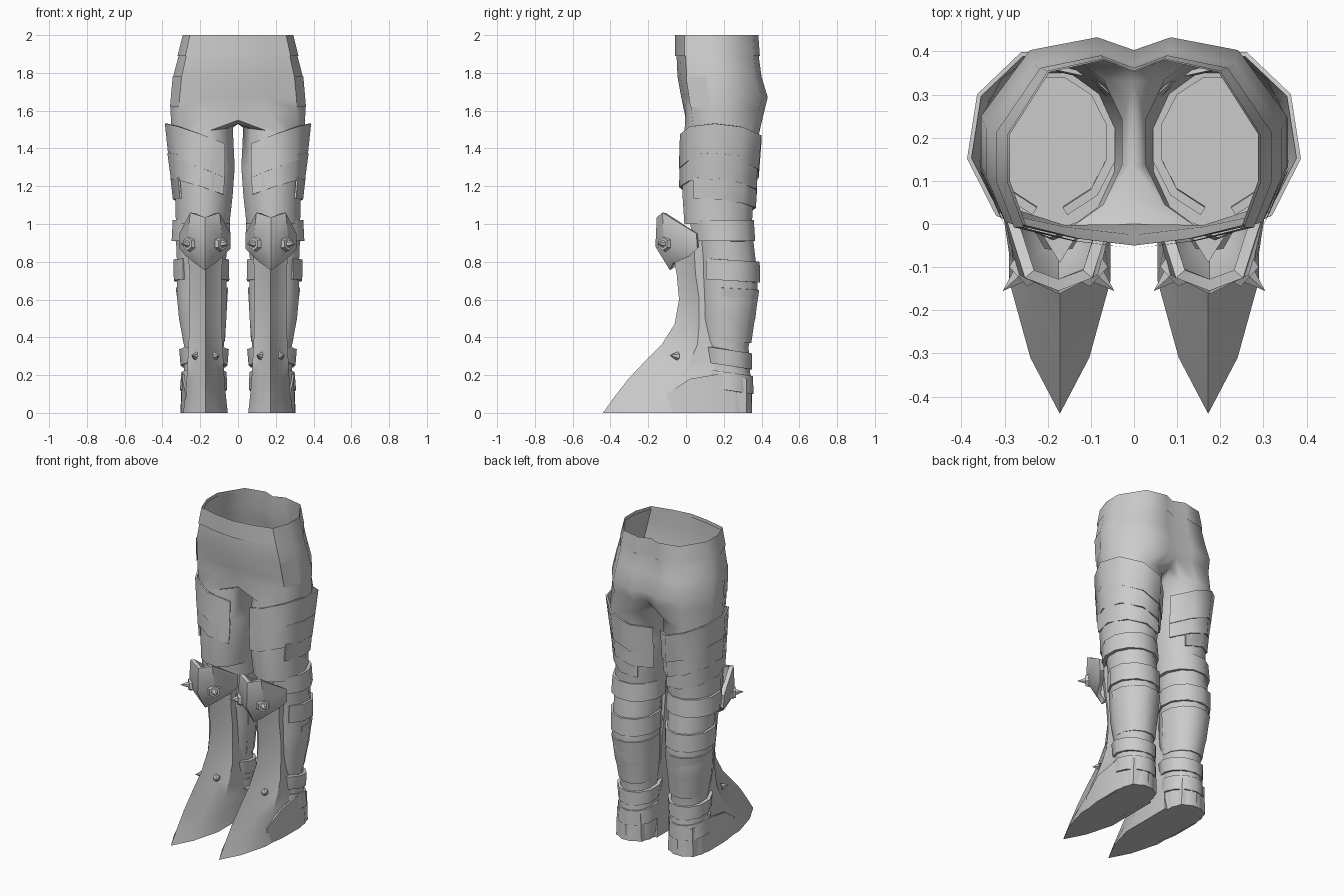
import bpy, bmesh
from math import sin, cos, radians
from mathutils import Vector

cube = bpy.data.objects.get("Cube")
if cube:
    bpy.data.objects.remove(cube)

grey = bpy.data.materials.new("plain_grey")
grey.use_nodes = True
GREY = (0.6, 0.6, 0.6, 1)
grey.diffuse_color = GREY
grey.node_tree.nodes["Principled BSDF"].inputs["Base Color"].default_value = GREY


def loft(bm, rings, closed=True, caps=""):
    """Skin a list of rings with quads, optionally capping start/end."""
    vs = [[bm.verts.new(p) for p in r] for r in rings]
    n = len(vs[0])
    for a, b in zip(vs, vs[1:]):
        for i in range(n if closed else n - 1):
            j = (i + 1) % n
            bm.faces.new((a[i], a[j], b[j], b[i]))
    if "s" in caps:
        bm.faces.new(vs[0])
    if "e" in caps:
        bm.faces.new(vs[-1])


def finish(name, bm, thick=0.0, angle=35):
    """Weld, thicken, mirror to the other leg and shade."""
    bmesh.ops.remove_doubles(bm, verts=bm.verts, dist=0.0005)
    bmesh.ops.recalc_face_normals(bm, faces=bm.faces)
    if thick:
        bmesh.ops.solidify(bm, geom=bm.faces[:], thickness=thick)
        bmesh.ops.recalc_face_normals(bm, faces=bm.faces)
    me = bpy.data.meshes.new(name)
    bm.to_mesh(me)
    bm.free()
    me.materials.append(grey)
    ob = bpy.data.objects.new(name, me)
    bpy.context.collection.objects.link(ob)
    bpy.ops.object.select_all(action='DESELECT')
    bpy.context.view_layer.objects.active = ob
    ob.select_set(True)
    bpy.ops.object.shade_smooth_by_angle(angle=radians(angle))
    ob.modifiers.new("other_side", 'MIRROR').merge_threshold = 0.001


def arc(z, cx, cy, rx, ry, t0=-15, t1=315, n=12, tilt=0, lean=0):
    """Points round a leg: 0 is the front, 90 the outside, 180 the back."""
    pts = []
    for i in range(n):
        t = radians(t0 + (t1 - t0) * i / (n - 1))
        s, c = sin(t), cos(t)
        pts.append((cx + rx * s, cy - ry * c, z + tilt * s + lean * c))
    return pts


def plate(name, rows, t0, t1, n=8, tilt=0, lean=0, thick=0.01):
    bm = bmesh.new()
    loft(bm, [arc(*r, t0, t1, n, tilt, lean) for r in rows], closed=False)
    finish(name, bm, thick, 50)


# Hips and thighs: open waist, half outline mirrored, welded to the legs
HALF = [(0, -1), (.45, -.92), (.87, -.78), (1, -.3),
        (1, .2), (.68, .87), (.24, 1), (0, .87)]


def hip_row(z, rx, front, back):
    mid, half = (front + back) / 2, (back - front) / 2
    return [(x * rx, mid + y * half, z) for x, y in HALF]


hips = [hip_row(1.985, .288, -.05, .38), hip_row(1.89, .315, -.05, .385),
        hip_row(1.78, .343, -.045, .40), hip_row(1.67, .355, -.025, .433)]
groin = hip_row(1.6, .357, -.02, .415)
groin[0], groin[-1] = (0, 0, 1.55), (0, .385, 1.6)
crotch = [(0, .33, 1.56), (0, .24, 1.54), (0, .13, 1.53), (0, .05, 1.53)]
thigh = [arc(1.49, .19, .19, .168, .205, tilt=-.02),
         arc(1.3, .178, .175, .166, .198),
         arc(1.15, .18, .17, .157, .195), arc(1.0, .187, .17, .147, .185)]
bm = bmesh.new()
loft(bm, hips + [groin], closed=False)
loft(bm, [groin + crotch] + thigh, caps="e")
finish("hips_and_thighs", bm, angle=50)

# Waistband
bm = bmesh.new()
loft(bm, [hip_row(2.0, .293, -.057, .383), hip_row(1.89, .32, -.057, .391)],
     closed=False)
finish("waistband", bm, angle=45)

# Hip pads on the front corners
bm = bmesh.new()
loft(bm, [hip_row(1.78, .346, -.05, .4)[2:4], hip_row(1.62, .36, -.026, .42)[2:4]],
     closed=False)
finish("hip_pad", bm)

# Overlapping thigh plates, each flaring at its top edge
plate("upper_thigh_plate", [(1.46, .195, .19, .195, .222),
                            (1.28, .188, .18, .183, .218)], -40, 240, 8, .07, .015)
plate("middle_thigh_plate", [(1.32, .189, .18, .188, .212),
                             (1.18, .186, .175, .172, .212)], -40, 240, 8, .055, .015)
plate("lower_thigh_plate", [(1.21, .187, .172, .17, .206),
                            (1.1, .185, .17, .16, .204)], 50, 210, 5, .03, .02)

# Boot shaft down to the heel
bm = bmesh.new()
loft(bm, [arc(*r) for r in (
    (.97, .195, .2, .14, .155), (.8, .193, .22, .135, .155), (.62, .191, .23, .137, .157),
    (.5, .187, .222, .13, .15), (.35, .18, .215, .108, .12),
    (.2, .18, .22, .11, .125), (0, .185, .23, .115, .125))], caps="se")
finish("boot_shaft", bm)

# Bands wrapping the back of the boot
plate("knee_cuff", [(1.02, .195, .19, .156, .175), (.91, .195, .2, .162, .172)],
      15, 345, 12, 0, .0, .02)
plate("calf_band", [(.81, .195, .23, .152, .16), (.7, .193, .23, .152, .163)],
      40, 320, 9, 0, .01, .015)
plate("calf_guard", [(.66, .191, .23, .143, .163), (.38, .18, .22, .115, .13)],
      75, 285, 8, 0, .01)
plate("ankle_cuff", [(.335, .18, .215, .132, .135), (.25, .18, .22, .125, .13)],
      20, 340, 11, 0, .02, .02)
plate("heel_band", [(.215, .18, .22, .12, .135), (.12, .183, .22, .125, .137)],
      25, 335, 11, 0, .02, .012)

# Pointed greave and toe: sharp ridge, section widens into the foot
MID = .172
bm = bmesh.new()
rings = []
for z, ridge, side, back, w in (
        (.93, -.09, .04, .1, .10), (.74, -.05, .05, .1, .085),
        (.6, -.037, .07, .12, .085), (.47, -.06, .07, .13, .085),
        (.36, -.13, .06, .18, .09), (.27, -.22, .02, .2, .095),
        (.18, -.305, -.03, .2, .1), (.09, -.375, -.08, .2, .108),
        (0, -.44, -.13, .22, .118)):
    m = ridge + (.42 + .3 * min(1, z / .27)) * (side - ridge)
    right = [(MID + w, back, z), (MID + w, side, z), (MID + w * .58, m, z)]
    left = [(2 * MID - x, y, z) for x, y, z in reversed(right)]
    rings.append(right + [(MID, ridge, z)] + left)
loft(bm, rings, caps="se")
finish("greave_and_toe", bm, angle=28)

# Shoe side plates sweeping from the toe round the heel
bm = bmesh.new()
lower = [(.285, -.1), (.303, .02), (.305, .2), (.275, .32), (.185, .35)]
tops = [.1, .18, .21, .18, .15]
outer = lower + [(.37 - x, y) for x, y in lower[-2::-1]]
heights = tops + tops[-2::-1]
loft(bm, [[(x, y, 0) for x, y in outer],
          [(.185 + (x - .185) * .93, y, h) for (x, y), h in zip(outer, heights)]],
     closed=False)
finish("shoe_side_plate", bm, .012)

# Knee shield: ridged bowl with a raised top rim and pointed bottom
bm = bmesh.new()
KX = .175
cols = [[(.135, .055, .95), (.135, .06, .87), (.10, .02, .83)],
        [(.078, -.125, 1.06), (.095, -.115, .89), (.05, -.07, .79)],
        [(0, -.155, 1.035), (0, -.162, .88), (0, -.085, .755)]]
cols += [[(-x, y, z) for x, y, z in c] for c in cols[1::-1]]
loft(bm, [[(KX + x, y, z) for x, y, z in c] for c in cols], closed=False)
finish("knee_shield", bm, .025, 42)


# Spikes: a collar and cone turned outward
def spike(name, base, direction, radius, length, collar=True):
    bm = bmesh.new()
    parts = [(radius, radius * .85, length * .3)] if collar else []
    parts.append((radius * .68, 0, length))
    d = Vector(direction).normalized()
    rot = d.to_track_quat('Z', 'Y').to_matrix().to_4x4()
    for r1, r2, h in parts:
        new = bmesh.ops.create_cone(bm, cap_ends=True, segments=6,
                                    radius1=r1, radius2=r2, depth=h)["verts"]
        bmesh.ops.translate(bm, verts=new, vec=(0, 0, h / 2))
    bmesh.ops.transform(bm, matrix=rot, verts=bm.verts)
    bmesh.ops.translate(bm, verts=bm.verts, vec=base)
    finish(name, bm)


for side, label in ((1, "outer"), (-1, "inner")):
    spike(label + "_knee_spike", (KX + side * .078, -.108, .895),
          (side * .65, -.6, 0), .042, .07)
    spike(label + "_ankle_stud", (MID + side * .048, -.045, .3),
          (side * .5, -.8, .1), .035, .05, False)
